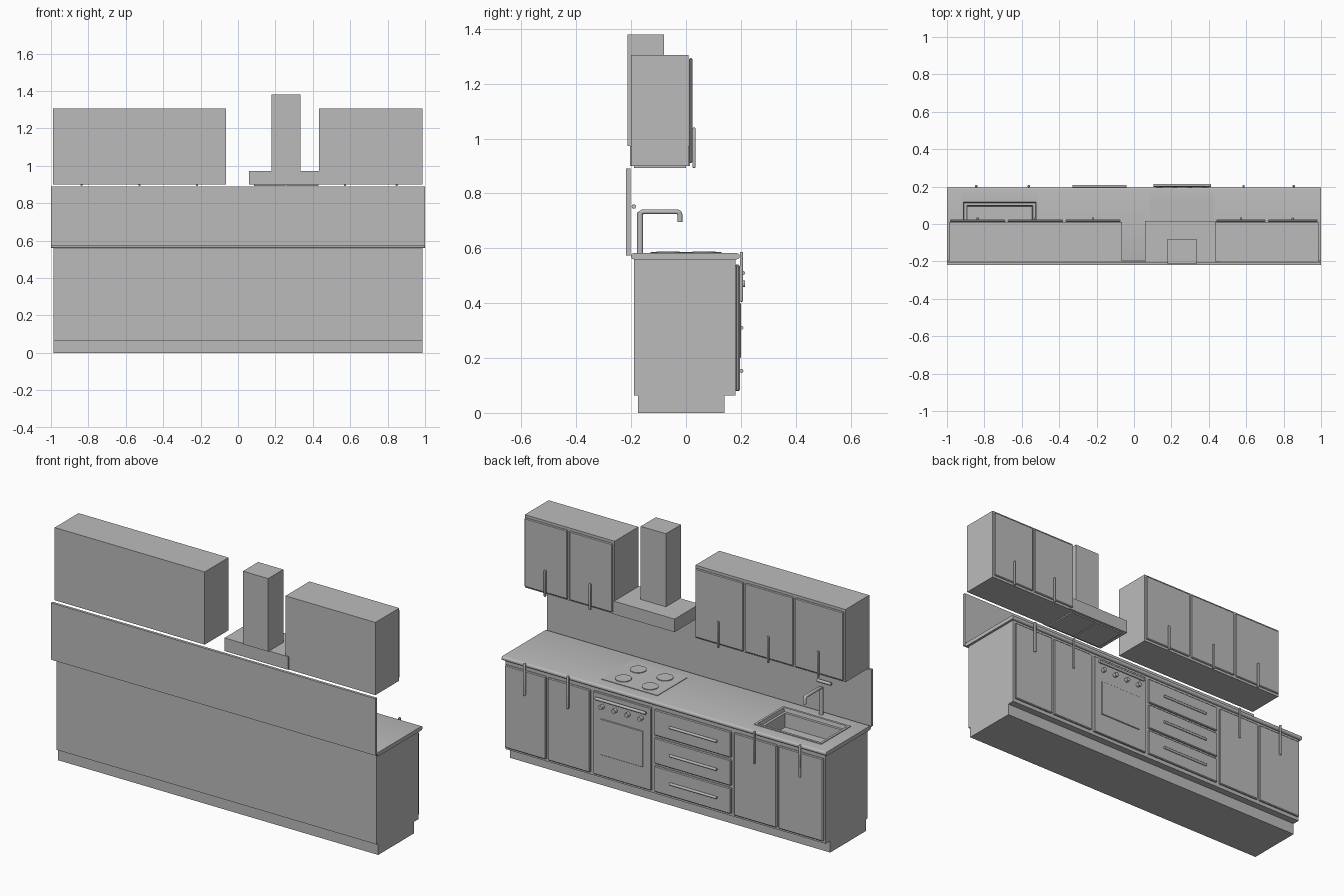
import bpy, bmesh, math
from mathutils import Matrix, Vector

if "Cube" in bpy.data.objects:
    bpy.data.objects.remove(bpy.data.objects["Cube"])

grey = bpy.data.materials.new("plain_grey")
grey.use_nodes = True
grey.diffuse_color = (0.5, 0.5, 0.5, 1)
grey.node_tree.nodes["Principled BSDF"].inputs["Base Color"].default_value = (0.5, 0.5, 0.5, 1)


def finish(bm, name, smooth=False):
    bmesh.ops.recalc_face_normals(bm, faces=bm.faces)
    mesh = bpy.data.meshes.new(name)
    bm.to_mesh(mesh)
    bm.free()
    mesh.materials.append(grey)
    ob = bpy.data.objects.new(name, mesh)
    bpy.context.collection.objects.link(ob)
    if smooth:
        bpy.ops.object.select_all(action='DESELECT')
        ob.select_set(True)
        bpy.context.view_layer.objects.active = ob
        bpy.ops.object.shade_smooth_by_angle(angle=math.radians(40))
    return ob


def box_mesh(x, y, z):
    """Box from (low, high) pairs on each axis."""
    bm = bmesh.new()
    bmesh.ops.create_cube(bm, size=1)
    for v in bm.verts:
        v.co = Vector([p[0] if c < 0 else p[1] for c, p in zip(v.co, (x, y, z))])
    return bm


def box(name, x, y, z, bevel=0, segments=1, edge_rule=lambda e: True):
    bm = box_mesh(x, y, z)
    if bevel:
        edges = [e for e in bm.edges if edge_rule(e)]
        bmesh.ops.bevel(bm, geom=edges, offset=bevel, segments=segments,
                        profile=0.5, affect='EDGES')
    return finish(bm, name, segments > 1)


def rod(name, centre, radius, length, axis, sides=24):
    bm = bmesh.new()
    bmesh.ops.create_cone(bm, cap_ends=True, segments=sides, radius1=radius,
                          radius2=radius, depth=length)
    turn = Vector((0, 0, 1)).rotation_difference(Vector(axis)).to_matrix().to_4x4()
    bmesh.ops.transform(bm, matrix=Matrix.Translation(centre) @ turn, verts=bm.verts)
    return finish(bm, name, True)


def door(name, x, y, z, handle_z):
    """Door panel with a vertical bar handle in its middle."""
    gap = 0.006
    box(name, (x[0] + gap, x[1] - gap), y, z, 0.004)
    mid = sum(x) / 2
    box(name + "_handle", (mid - 0.006, mid + 0.006), (y[1], y[1] + 0.012),
        handle_z, 0.004, 3)


# Base cabinet, open under the worktop so the bowl can drop in
box("plinth", (-0.987, 0.987), (-0.175, 0.14), (0, 0.064))
bm = box_mesh((-0.987, 0.987), (-0.19, 0.18), (0.064, 0.56))
bm.faces.ensure_lookup_table()
bmesh.ops.delete(bm, geom=[max(bm.faces, key=lambda f: f.calc_center_median().z)],
                 context='FACES_ONLY')
finish(bm, "base_carcass")

# Worktop slabs around the sink and hob, rounded along the long outer edges
SINK, HOB = (-0.925, -0.51), (0.085, 0.43)
BACK, FRONT, DEPTH = -0.2, 0.195, 0.13


def outer_long_edge(e):
    a, b = (v.co for v in e.verts)
    return abs(a.x - b.x) > 0.01 and (a.y == b.y) and (a.y < BACK + 0.01 or a.y > FRONT - 0.01)


def slab(name, x, y):
    box(name, x, y, (0.56, 0.582), 0.009, 4, outer_long_edge)


for i, x in enumerate([(-1, SINK[0]), (SINK[1], HOB[0]), (HOB[1], 1)]):
    slab(f"worktop_{i + 1}", x, (BACK, FRONT))
for part, x in (("sink", SINK), ("hob", HOB)):
    slab(part + "_front_strip", x, (DEPTH, FRONT))
    slab(part + "_back_strip", x, (BACK, -DEPTH))

# Sink: rim, sloping lip and bowl
bm = box_mesh(SINK, (-DEPTH, DEPTH), (0.46, 0.586))
top = max(bm.faces, key=lambda f: f.calc_center_median().z)
for thickness, depth in ((0.018, 0), (0.006, -0.02), (0.02, 0), (0.006, -0.075)):
    bmesh.ops.inset_region(bm, faces=[top], thickness=thickness, depth=0)
    bmesh.ops.translate(bm, verts=top.verts, vec=(0, 0, depth))
finish(bm, "sink")
rod("sink_drain", (-0.717, 0, 0.492), 0.022, 0.004, (0, 0, 1))

# Tap
rod("tap_post", (-0.717, -0.167, 0.655), 0.011, 0.15, (0, 0, 1))
curve = bpy.data.curves.new("tap_spout", 'CURVE')
curve.dimensions = '3D'
curve.bevel_depth = 0.009
curve.bevel_resolution = 4
curve.use_fill_caps = True
path = [(-0.167, 0.72), (-0.165, 0.729), (-0.157, 0.733),
        (-0.032, 0.733), (-0.025, 0.73), (-0.022, 0.723), (-0.022, 0.695)]
spline = curve.splines.new('POLY')
spline.points.add(len(path) - 1)
for point, (y, z) in zip(spline.points, path):
    point.co = (-0.717, y, z, 1)
curve.materials.append(grey)
bpy.context.collection.objects.link(bpy.data.objects.new("tap_spout", curve))
rod("tap_lever", (-0.72, -0.19, 0.752), 0.008, 0.085, (1, 0, 0))

# Hob with four rings
box("hob", HOB, (-DEPTH, DEPTH), (0.56, 0.585))
for x in (0.175, 0.34):
    for y in (-0.065, 0.065):
        rod("hob_ring", (x, y, 0.586), 0.042, 0.006, (0, 0, 1), 32)

# Base doors
for i, x in enumerate([(-0.987, -0.7), (-0.7, -0.425), (0.45, 0.722), (0.722, 0.987)]):
    door(f"base_door_{i + 1}", x, (0.182, 0.196), (0.08, 0.54), (0.405, 0.587))

# Drawers with long round handles
for i in range(3):
    z = 0.153 + 0.157 * i
    box(f"drawer_{i + 1}", (-0.413, 0.06), (0.182, 0.196), (z - 0.072, z + 0.072), 0.004)
    rod(f"drawer_{i + 1}_handle", (-0.185, 0.202, z), 0.007, 0.29, (1, 0, 0), 16)

# Oven
box("oven_front", (0.08, 0.436), (0.18, 0.195), (0.08, 0.54), 0.003)
box("oven_window", (0.127, 0.389), (0.19, 0.2), (0.2, 0.4), 0.002)
rod("oven_handle", (0.258, 0.207, 0.51), 0.008, 0.31, (1, 0, 0), 16)
for side in (-1, 1):
    rod("oven_handle_stem", (0.258 + side * 0.135, 0.2, 0.51), 0.005, 0.014, (0, 1, 0), 12)
for i in range(4):
    rod("oven_knob", (0.138 + 0.08 * i, 0.204, 0.47), 0.012, 0.022, (0, 1, 0))

# Wall panel
box("backsplash", (-1, 1), (-0.218, -0.203), (0.573, 0.89))

# Wall cabinets, split evenly into doors
for name, x0, x1, count in (("right_wall", -0.99, -0.065, 3), ("left_wall", 0.433, 0.987, 2)):
    box(name + "_cabinet", (x0, x1), (-0.2, 0.01), (0.9, 1.305))
    width = (x1 - x0) / count
    for i in range(count):
        a = x0 + i * width
        door(f"{name}_door_{i + 1}", (a, a + width), (0.011, 0.023),
             (0.91, 1.293), (0.893, 1.04))

# Extractor hood with two filters underneath
box("hood_canopy", (0.06, 0.453), (-0.205, 0.015), (0.9, 0.973))
box("hood_chimney", (0.18, 0.335), (-0.213, -0.08), (0.973, 1.38))
for x in ((0.085, 0.255), (0.26, 0.43)):
    box("hood_filter", x, (-0.19, 0), (0.893, 0.902))
